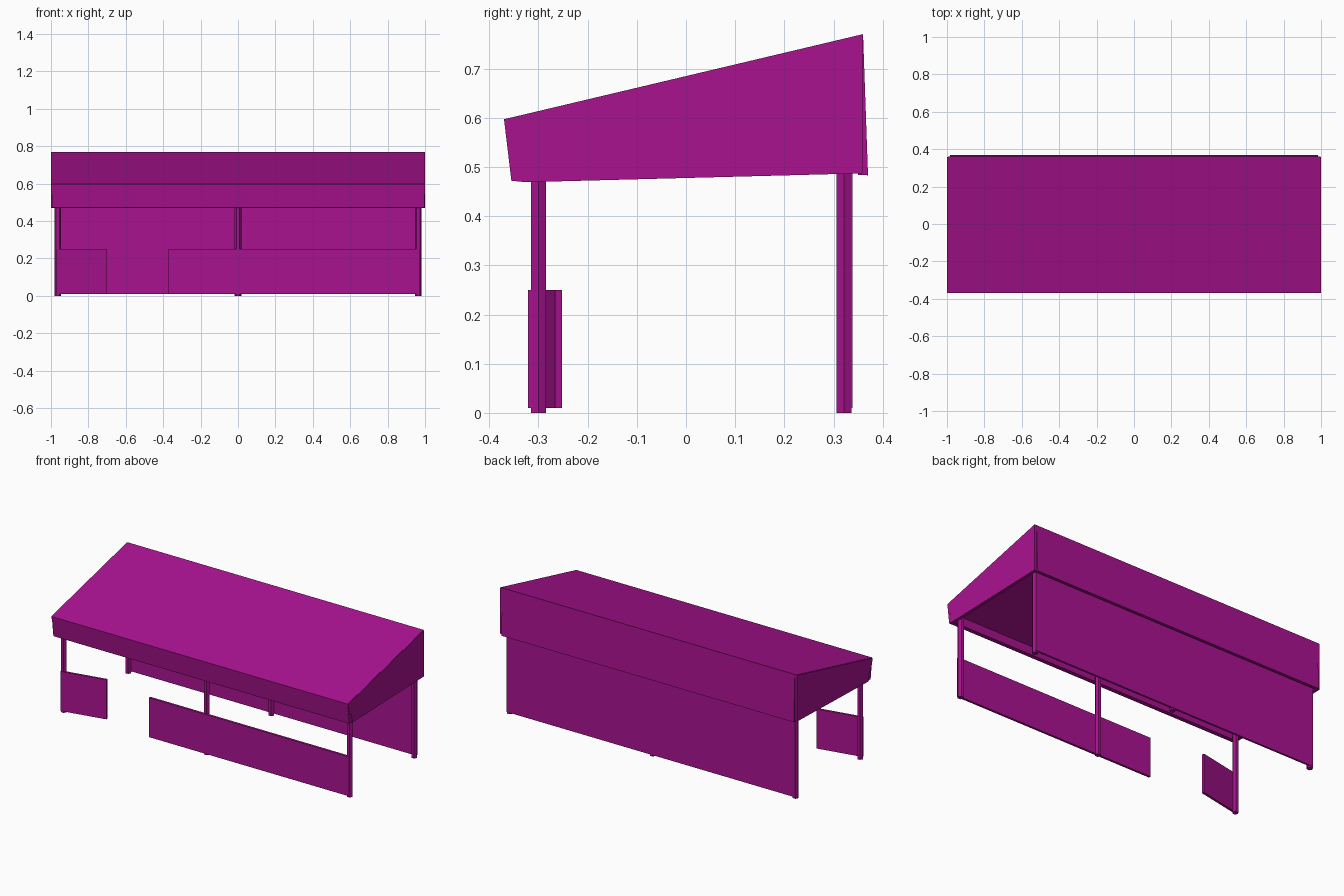
import bpy, bmesh, math

if "Cube" in bpy.data.objects:
    bpy.data.objects.remove(bpy.data.objects["Cube"])

mat = bpy.data.materials.new("magenta_paint")
mat.diffuse_color = (0.40, 0.006, 0.28, 1)
mat.use_nodes = True
mat.node_tree.nodes["Principled BSDF"].inputs["Base Color"].default_value = mat.diffuse_color


def finish(name, bm):
    bmesh.ops.recalc_face_normals(bm, faces=bm.faces)
    mesh = bpy.data.meshes.new(name)
    bm.to_mesh(mesh)
    bm.free()
    mesh.materials.append(mat)
    ob = bpy.data.objects.new(name, mesh)
    bpy.context.collection.objects.link(ob)
    return ob


def extrude(name, pts, offset):
    """Extrude a closed outline of 3D points along an offset."""
    bm = bmesh.new()
    face = bm.faces.new([bm.verts.new(p) for p in pts])
    out = bmesh.ops.extrude_face_region(bm, geom=[face], use_keep_orig=True)
    verts = [g for g in out["geom"] if isinstance(g, bmesh.types.BMVert)]
    bmesh.ops.translate(bm, verts=verts, vec=offset)
    return finish(name, bm)


def along_x(name, profile, x0, x1):
    return extrude(name, [(x0, y, z) for y, z in profile], (x1 - x0, 0, 0))


def wall(name, a, b, thick, z0, z1):
    """Upright panel between two plan points, thickened towards the back."""
    dx, dy = b[0] - a[0], b[1] - a[1]
    n = math.hypot(dx, dy)
    ox, oy = -dy / n * thick, dx / n * thick
    plan = [a, b, (b[0] + ox, b[1] + oy), (a[0] + ox, a[1] + oy)]
    return extrude(name, [(x, y, z0) for x, y in plan], (0, 0, z1 - z0))


def post(name, x, y, height, r=0.0175):
    ring = [(x + r * math.cos(k * math.pi / 3), y + r * math.sin(k * math.pi / 3), 0)
            for k in range(6)]
    return extrude(name, ring, (0, 0, height))


# Sloping roof slab
along_x("roof_slab", [(-0.37, 0.597), (0.36, 0.77), (0.358, 0.69), (-0.351, 0.525)], -0.995, 0.998)

# Front and back fascia boards hanging from the slab
along_x("front_fascia", [(-0.37, 0.597), (-0.355, 0.472), (-0.325, 0.469), (-0.337, 0.531)], -0.995, 0.998)
along_x("back_fascia", [(0.36, 0.768), (0.37, 0.483), (0.35, 0.484), (0.352, 0.69)], -0.985, 0.985)

# Side fascia boards closing the roof ends
side = [(-0.368, 0.596), (0.359, 0.768), (0.359, 0.487), (-0.325, 0.469), (-0.337, 0.525), (-0.351, 0.525)]
for label, s in (("left", -1), ("right", 1)):
    along_x(label + "_fascia", side, s * 0.982, s * 1.0)

# Six hexagonal posts
for label, x in (("left", -0.963), ("middle", 0), ("right", 0.963)):
    post("front_post_" + label, x, -0.30, 0.53)
    post("back_post_" + label, x, 0.321, 0.50)

# Full-height back wall
wall("back_wall", (-0.972, 0.326), (0.972, 0.326), 0.012, 0.01, 0.50)

# Low front wall and the short angled panel beside the entrance
wall("front_wall", (-0.375, -0.321), (0.972, -0.321), 0.014, 0.01, 0.25)
wall("entrance_panel", (-0.972, -0.321), (-0.70, -0.266), 0.014, 0.01, 0.25)
